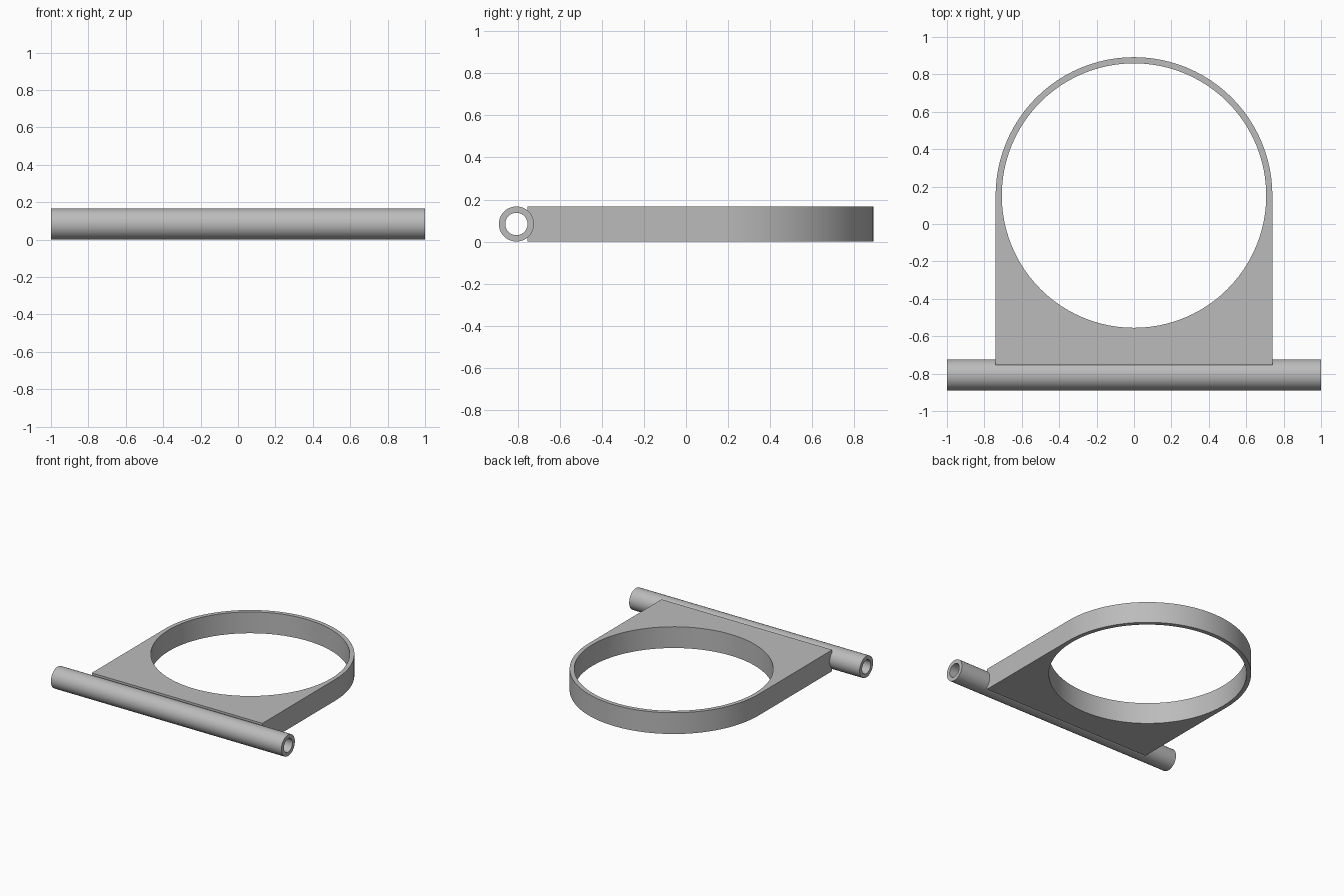
import bpy, bmesh
from math import sin, cos, pi, atan2, radians

if "Cube" in bpy.data.objects:
    bpy.data.objects.remove(bpy.data.objects["Cube"], do_unlink=True)

HEIGHT = 0.167
RING_Y, RING_OUT, RING_IN = 0.152, 0.74, 0.707
PLATE_DEPTH = 0.907            # ring centre to the straight front edge
TUBE_Y, TUBE_IN = -0.807, 0.053

grey = bpy.data.materials.new("plain grey")
grey.use_nodes = True
grey.diffuse_color = (0.5, 0.5, 0.5, 1)
grey.node_tree.nodes["Principled BSDF"].inputs["Base Color"].default_value = (0.5, 0.5, 0.5, 1)


def hollow_solid(name, outer, inner, thickness):
    """Extrude the area between two matching closed outlines."""
    bm = bmesh.new()
    loops = [[bm.verts.new((x, y, z)) for x, y in outline]
             for outline, z in ((outer, 0), (outer, thickness),
                                (inner, thickness), (inner, 0))]
    n = len(outer)
    for k in range(4):
        a, b = loops[k], loops[(k + 1) % 4]
        for i in range(n):
            j = (i + 1) % n
            bm.faces.new((a[i], a[j], b[j], b[i]))
    bmesh.ops.recalc_face_normals(bm, faces=bm.faces)
    mesh = bpy.data.meshes.new(name)
    bm.to_mesh(mesh)
    bm.free()
    mesh.materials.append(grey)
    obj = bpy.data.objects.new(name, mesh)
    bpy.context.collection.objects.link(obj)
    bpy.ops.object.select_all(action='DESELECT')
    obj.select_set(True)
    bpy.context.view_layer.objects.active = obj
    bpy.ops.object.shade_smooth_by_angle(angle=radians(30))
    return obj


def circle(radius, angles, y=0):
    return [(radius * cos(a), y + radius * sin(a)) for a in angles]


def plate_point(a):
    """Round at the back, square at the front."""
    c, s = cos(a), sin(a)
    r = RING_OUT
    if s < -1e-6:
        r = min(RING_OUT / max(abs(c), 1e-6), PLATE_DEPTH / -s)
    return (r * c, RING_Y + r * s)


# Ring holder: round opening, with the two square front corners
corner = atan2(PLATE_DEPTH, RING_OUT)
angles = sorted([2 * pi * i / 96 for i in range(96)] + [pi + corner, 2 * pi - corner])
hollow_solid("ring_holder", [plate_point(a) for a in angles],
             circle(RING_IN, angles, RING_Y), HEIGHT)

# Hinge tube across the front, open at both ends
turns = [2 * pi * i / 48 for i in range(48)]
tube = hollow_solid("hinge_tube", circle(HEIGHT / 2, turns), circle(TUBE_IN, turns), 2)
tube.rotation_euler = (0, pi / 2, 0)
tube.location = (-1, TUBE_Y, HEIGHT / 2)
